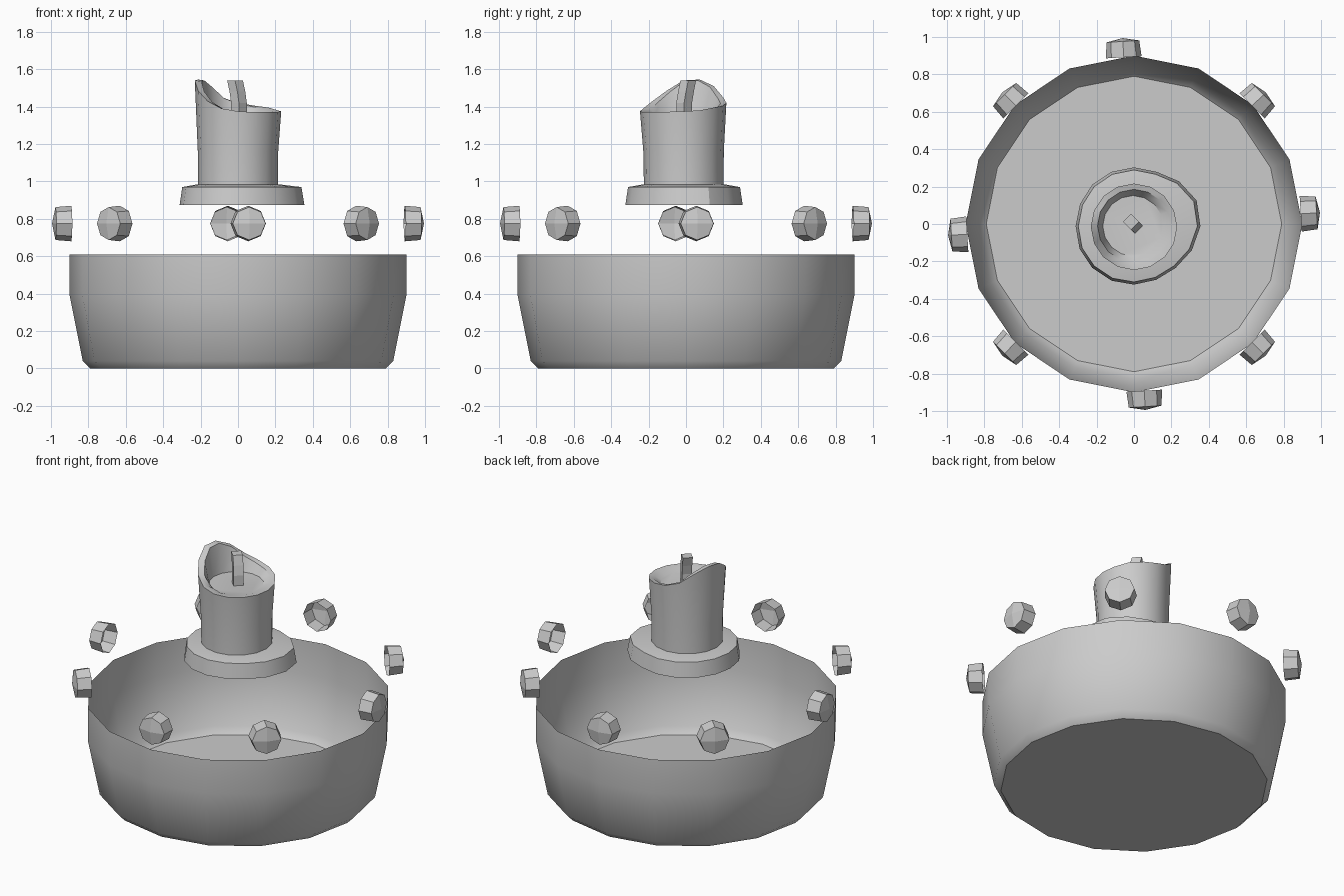
import bpy, math
from math import sin, cos, pi, radians
from mathutils import Vector

if "Cube" in bpy.data.objects:
    bpy.data.objects.remove(bpy.data.objects["Cube"])

N = 16  # sides of the round parts


def make(name, verts, faces, smooth=None):
    me = bpy.data.meshes.new(name)
    me.from_pydata(verts, [], faces)
    ob = bpy.data.objects.new(name, me)
    bpy.context.collection.objects.link(ob)
    if smooth:
        bpy.ops.object.select_all(action='DESELECT')
        ob.select_set(True)
        bpy.context.view_layer.objects.active = ob
        bpy.ops.object.shade_smooth_by_angle(angle=radians(smooth))
    return ob


def ring(r, z, cx=0.0, cy=0.0, n=N):
    """One ring; r and z may be a number or a list with one value per side."""
    pick = lambda v, i: v[i] if isinstance(v, list) else v
    return [Vector((cx + pick(r, i) * cos(2 * pi * i / n),
                    cy + pick(r, i) * sin(2 * pi * i / n), pick(z, i))) for i in range(n)]


def loft(rings, cap_start=True, cap_end=True):
    n = len(rings[0])
    verts = [v for rg in rings for v in rg]
    faces = [(k * n + i, k * n + (i + 1) % n, (k + 1) * n + (i + 1) % n, (k + 1) * n + i)
             for k in range(len(rings) - 1) for i in range(n)]
    if cap_start:
        faces.append(tuple(reversed(range(n))))
    if cap_end:
        faces.append(tuple(range(len(verts) - n, len(verts))))
    return verts, faces


# Open thin-walled bowl
make("bowl", *loft([ring(0.79, 0), ring(0.83, 0.04), ring(0.9, 0.39), ring(0.9, 0.61)],
                   cap_end=False), smooth=35)

# Lopsided melted base of the candle
base_r = [.355, .362, .34, .315, .315, .315, .315, .312,
          .312, .315, .315, .315, .312, .31, .315, .335]
make("candle_base", *loft([ring(base_r, 0.875, 0, -0.012),
                           ring([r * 0.955 for r in base_r], 0.97, 0, -0.012),
                           ring(0.215, 0.985, 0, -0.012)]), smooth=30)

# Candle body with a rim that rises to a peak on the left
rim = [1.375, 1.38, 1.395, 1.405, 1.42, 1.45, 1.51, 1.545,
       1.54, 1.485, 1.43, 1.39, 1.375, 1.37, 1.37, 1.372]
inner = [z - 0.005 for z in rim]
make("candle_body", *loft([ring(0.213, 0.97, 0, -0.012), ring(0.215, 1.16, 0, -0.013),
                           ring(0.231, rim, 0, -0.015), ring(0.195, inner, 0, -0.01),
                           ring(0.162, 1.355, -0.005, -0.01)], cap_start=False), smooth=35)

# Bent square wick
make("wick", *loft([ring(0.042, 1.35, 0.005, -0.01, 4), ring(0.042, 1.42, 0.005, -0.01, 4),
                    ring(0.042, 1.48, -0.003, 0.0, 4), ring(0.042, 1.54, -0.016, 0.012, 4)]))

# Eight hollow octagonal studs, open towards the bowl
for k in range(8):
    verts, faces = loft([ring(0.095, 0, n=8), ring(0.088, 0.085, n=8)], False, False)
    verts.append(Vector((0, 0, 0.103)))
    faces += [(16, 8 + i, 9 + i, 8 + (i + 2) % 8) for i in (0, 2, 4, 6)]
    stud = make("stud_%d" % (k + 1), verts, faces)
    a = k * pi / 4 + (radians(3.5) if k % 2 == 0 else 0)
    stud.rotation_euler = (0, pi / 2, a)
    stud.location = (0.893 * cos(a), 0.893 * sin(a), 0.775)
